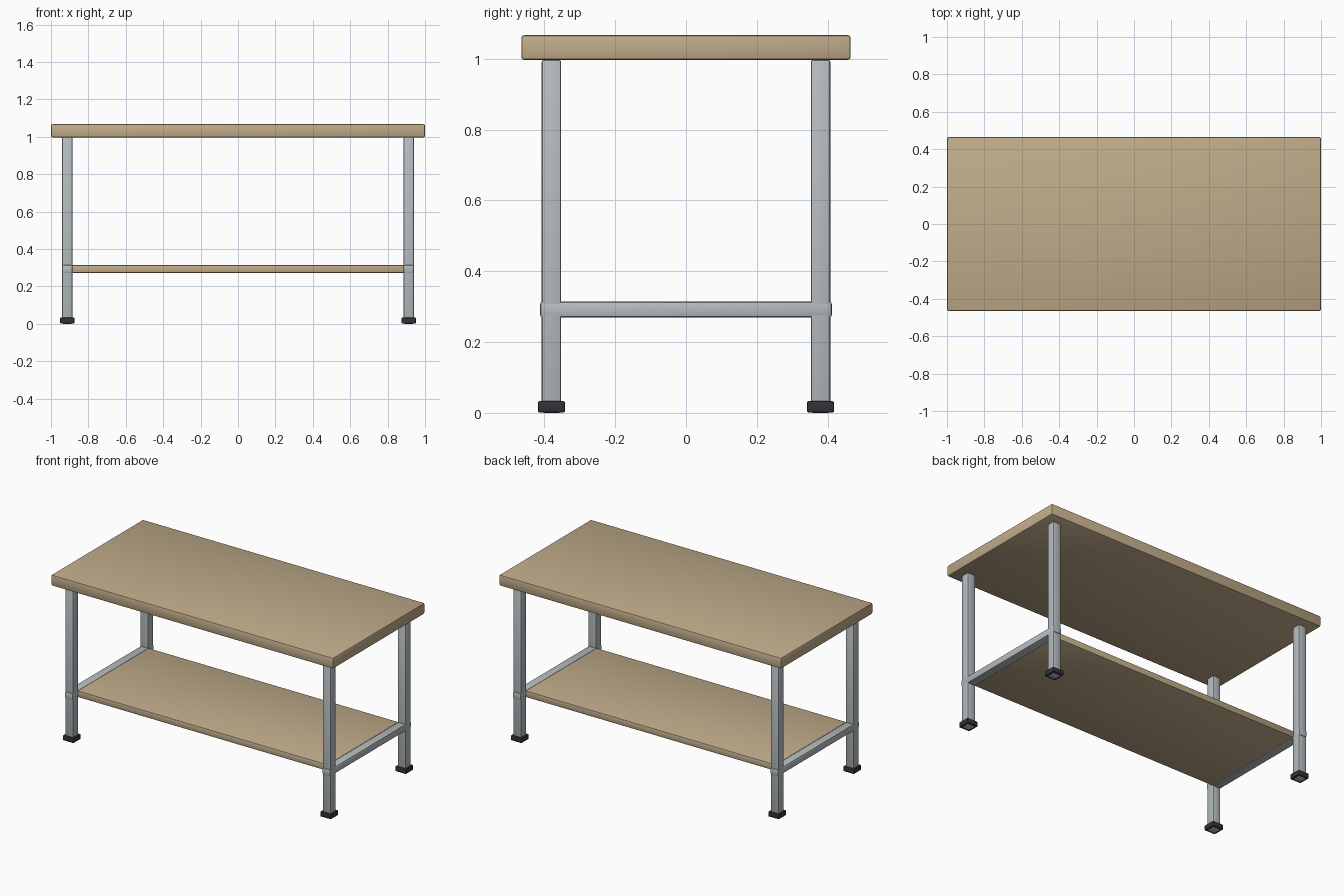
import bpy
import bmesh
from mathutils import Matrix, Vector

default = bpy.data.objects.get("Cube")
if default:
    bpy.data.objects.remove(default, do_unlink=True)


def make_material(name, rgb):
    mat = bpy.data.materials.new(name)
    mat.use_nodes = True
    color = (*rgb, 1.0)
    mat.diffuse_color = color
    mat.node_tree.nodes["Principled BSDF"].inputs["Base Color"].default_value = color
    return mat


wood = make_material("light wood", (0.53, 0.41, 0.255))
steel = make_material("grey steel", (0.47, 0.51, 0.53))
rubber = make_material("black rubber", (0.032, 0.033, 0.037))


def make_box(name, low, high, mat, bevel):
    """Rounded box between two opposite corners."""
    low, high = Vector(low), Vector(high)
    bm = bmesh.new()
    bmesh.ops.create_cube(bm, size=1.0)
    bm.transform(Matrix.Translation((low + high) / 2) @ Matrix.Diagonal((*(high - low), 1.0)))
    bmesh.ops.bevel(bm, geom=bm.edges[:], offset=bevel, segments=2,
                    profile=0.5, affect='EDGES', clamp_overlap=True)
    mesh = bpy.data.meshes.new(name)
    bm.to_mesh(mesh)
    bm.free()
    mesh.materials.append(mat)
    obj = bpy.data.objects.new(name, mesh)
    bpy.context.collection.objects.link(obj)
    bpy.ops.object.select_all(action='DESELECT')
    obj.select_set(True)
    bpy.context.view_layer.objects.active = obj
    bpy.ops.object.shade_smooth_by_angle(angle=0.6)
    return obj


# Main dimensions
LEG_X, LEG_Y = 0.913, 0.38
LEG_HALF, FOOT_HALF = 0.0275, 0.0385
TOP_BOTTOM, TOP_HEIGHT = 0.997, 1.067
RAIL_LOW, RAIL_HIGH = 0.27, 0.314

# Table top and lower shelf
make_box("table_top", (-1, -0.465, TOP_BOTTOM), (1, 0.465, TOP_HEIGHT), wood, 0.008)
make_box("lower_shelf", (-0.887, -0.36, RAIL_LOW + 0.002), (0.887, 0.36, RAIL_HIGH), wood, 0.006)

for side, sx in (("left", 1), ("right", -1)):
    # Side rail running through both legs
    x = sx * LEG_X
    make_box(f"{side}_rail", (x - LEG_HALF, -0.412, RAIL_LOW),
             (x + LEG_HALF, 0.412, RAIL_HIGH), steel, 0.007)
    for end, sy in (("front", -1), ("back", 1)):
        # Leg with its rubber foot
        y = sy * LEG_Y
        make_box(f"{end}_{side}_leg", (x - LEG_HALF, y - LEG_HALF, 0),
                 (x + LEG_HALF, y + LEG_HALF, TOP_BOTTOM), steel, 0.006)
        make_box(f"{end}_{side}_foot", (x - FOOT_HALF, y - FOOT_HALF, 0.001),
                 (x + FOOT_HALF, y + FOOT_HALF, 0.033), rubber, 0.005)
